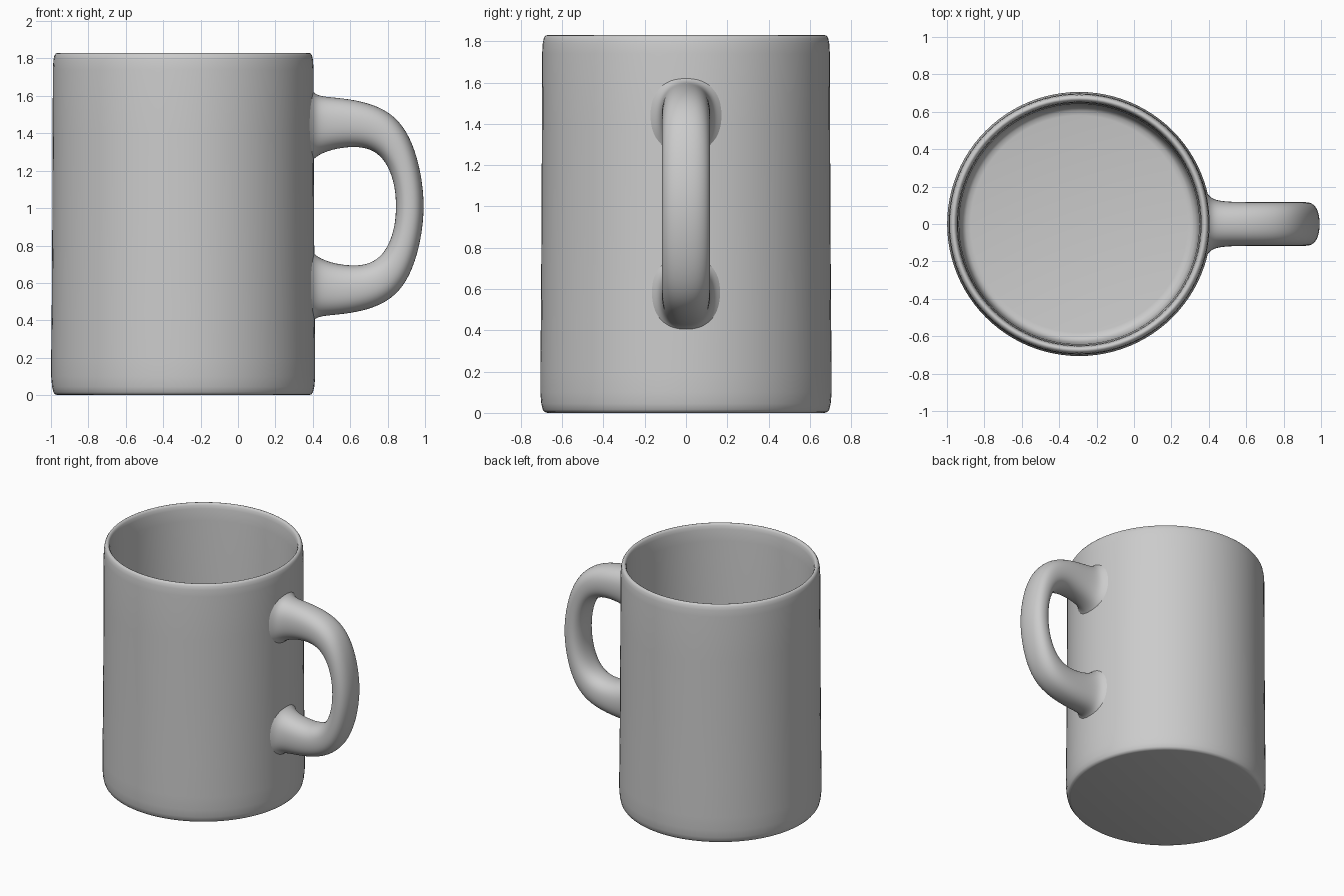
import bpy, bmesh
from math import cos, sin, pi, copysign

if "Cube" in bpy.data.objects:
    bpy.data.objects.remove(bpy.data.objects["Cube"])

CX = -0.293      # axis of the cup
MID_Z = 1.01     # mirror height of the handle


def loft(name, rings, closed_ends=False):
    """Skin a list of equally sized closed rings of points."""
    bm = bmesh.new()
    loops = [[bm.verts.new(p) for p in ring] for ring in rings]
    n = len(loops[0])
    for a, b in zip(loops, loops[1:]):
        for i in range(n):
            j = (i + 1) % n
            bm.faces.new((a[i], a[j], b[j], b[i]))
    if closed_ends:
        bm.faces.new(loops[0][::-1])
        bm.faces.new(loops[-1])
    bmesh.ops.recalc_face_normals(bm, faces=bm.faces)
    mesh = bpy.data.meshes.new(name)
    bm.to_mesh(mesh)
    bm.free()
    obj = bpy.data.objects.new(name, mesh)
    bpy.context.collection.objects.link(obj)
    bpy.ops.object.select_all(action='DESELECT')
    obj.select_set(True)
    bpy.context.view_layer.objects.active = obj
    bpy.ops.object.shade_smooth_by_angle(angle=0.7)
    return obj


# Cup: radius/height profile from the base, up the outside, over the lip, down to the floor
profile = [(0.67, 0.0), (0.685, 0.004), (0.694, 0.016), (0.701, 0.045), (0.706, 0.1),
           (0.706, 0.2), (0.703, 0.45), (0.700, 0.9), (0.698, 1.4), (0.697, 1.74),
           (0.694, 1.79), (0.689, 1.815), (0.681, 1.827), (0.672, 1.83), (0.664, 1.827),
           (0.657, 1.815), (0.652, 1.79), (0.648, 1.7), (0.642, 0.9), (0.638, 0.2),
           (0.632, 0.14), (0.622, 0.11), (0.605, 0.095), (0.58, 0.09)]
SEG = 96
cup = loft("cup", [[(CX + r * cos(2 * pi * i / SEG), r * sin(2 * pi * i / SEG), z)
                    for i in range(SEG)] for r, z in profile], True)

# Handle: outer x, z, inner x, z, half width; upper half, flared where it meets the cup
upper = [(0.37, 1.66, 0.37, 1.22, 0.19), (0.395, 1.63, 0.395, 1.25, 0.16),
         (0.425, 1.602, 0.425, 1.28, 0.13), (0.50, 1.594, 0.50, 1.313, 0.12),
         (0.62, 1.582, 0.62, 1.33, 0.118), (0.76, 1.545, 0.71, 1.316, 0.118),
         (0.865, 1.47, 0.775, 1.267, 0.118), (0.935, 1.35, 0.817, 1.19, 0.118),
         (0.98, 1.19, 0.84, 1.10, 0.118)]
middle = [(1.0, MID_Z, 0.845, MID_Z, 0.118)]
lower = [(a, 2 * MID_Z - b, c, 2 * MID_Z - d, w) for a, b, c, d, w in reversed(upper)]


def section(ox, oz, ix, iz, w, n=20, e=0.85):
    """Slightly squared oval between the outer and inner edge points."""
    ring = []
    for k in range(n):
        c, s = cos(2 * pi * k / n), sin(2 * pi * k / n)
        c, s = copysign(abs(c) ** e, c), copysign(abs(s) ** e, s)
        ring.append(((ox + ix) / 2 + c * (ox - ix) / 2, s * w,
                     (oz + iz) / 2 + c * (oz - iz) / 2))
    return ring


handle = loft("handle", [section(*r) for r in upper + middle + lower])
sub = handle.modifiers.new("smooth", 'SUBSURF')
sub.levels = sub.render_levels = 2
